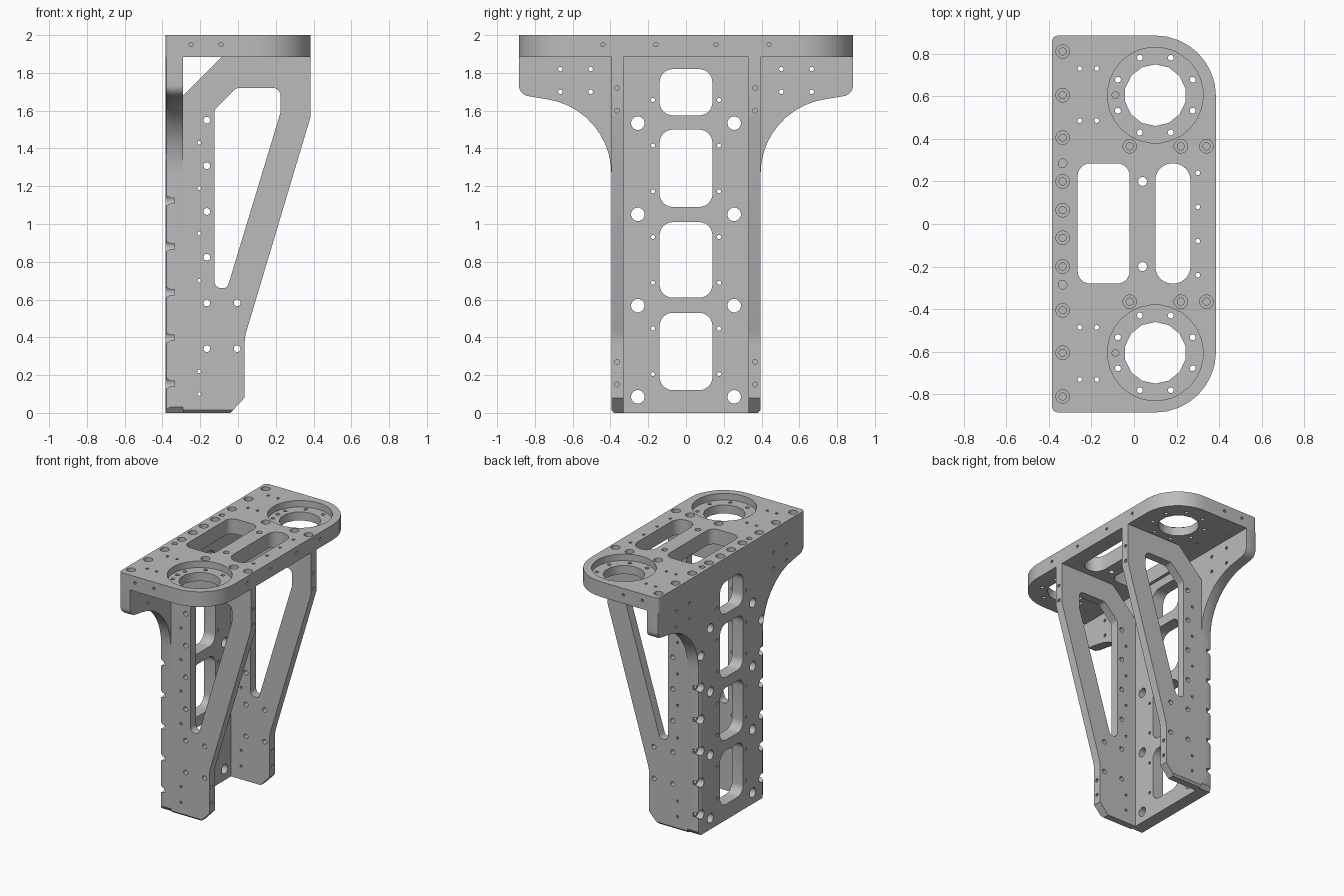
import bpy, bmesh, math
from mathutils import Vector

if "Cube" in bpy.data.objects:
    bpy.data.objects.remove(bpy.data.objects["Cube"])

grey = bpy.data.materials.new("machined_grey")
grey.use_nodes = True
GREY = (0.5, 0.5, 0.5, 1)
grey.diffuse_color = GREY
grey.node_tree.nodes["Principled BSDF"].inputs["Base Color"].default_value = GREY

AXES = {
    "x": lambda a, b, d: (d, a, b),
    "y": lambda a, b, d: (a, d, b),
    "z": lambda a, b, d: (a, b, d),
}
SIDES = (-1, 1)


def rounded(corners, steps=6):
    """Outline from (a, b, radius) corners, with arcs where radius > 0."""
    out = []
    n = len(corners)
    for i, (a, b, r) in enumerate(corners):
        p = Vector((a, b))
        if r <= 0:
            out.append((a, b))
            continue
        u = (Vector(corners[i - 1][:2]) - p).normalized()
        v = (Vector(corners[(i + 1) % n][:2]) - p).normalized()
        half = math.acos(max(-1, min(1, u.dot(v)))) / 2
        centre = p + (u + v).normalized() * (r / math.sin(half))
        start = p + u * (r / math.tan(half)) - centre
        end = p + v * (r / math.tan(half)) - centre
        first = math.atan2(start.y, start.x)
        sweep = math.atan2(end.y, end.x) - first
        sweep = (sweep + math.pi) % math.tau - math.pi
        for k in range(steps + 1):
            t = first + sweep * k / steps
            out.append((centre.x + r * math.cos(t), centre.y + r * math.sin(t)))
    return out


def box(a0, a1, b0, b1, r):
    return rounded([(a0, b0, r), (a1, b0, r), (a1, b1, r), (a0, b1, r)])


def circle(a, b, r, n=16):
    turn = math.tau / n
    return [(a + r * math.cos((k + .5) * turn), b + r * math.sin((k + .5) * turn))
            for k in range(n)]


def prism(bm, outline, axis, lo, hi):
    """Extrude a flat outline along an axis."""
    to3d = AXES[axis]
    low = [bm.verts.new(to3d(a, b, lo)) for a, b in outline]
    high = [bm.verts.new(to3d(a, b, hi)) for a, b in outline]
    bm.faces.new(low)
    bm.faces.new(high)
    for i in range(len(low)):
        bm.faces.new((low[i - 1], low[i], high[i], high[i - 1]))


def make_object(name, solids, bevel_rule=None, width=0, segments=1):
    bm = bmesh.new()
    for solid in solids:
        prism(bm, *solid)
    bmesh.ops.recalc_face_normals(bm, faces=bm.faces)
    if bevel_rule:
        edges = [e for e in bm.edges if bevel_rule(e.verts[0].co, e.verts[1].co)]
        bmesh.ops.bevel(bm, geom=edges, offset=width, segments=segments,
                        profile=0.5, affect="EDGES")
    mesh = bpy.data.meshes.new(name)
    bm.to_mesh(mesh)
    bm.free()
    mesh.materials.append(grey)
    obj = bpy.data.objects.new(name, mesh)
    bpy.context.scene.collection.objects.link(obj)
    return obj


def cut(obj, solids):
    """Subtract a set of separate solids and keep the result as plain mesh."""
    cutter = make_object("cutter", solids)
    cutter.hide_render = True
    mod = obj.modifiers.new("cut", "BOOLEAN")
    mod.operation, mod.solver, mod.object = "DIFFERENCE", "EXACT", cutter
    graph = bpy.context.evaluated_depsgraph_get()
    mesh = bpy.data.meshes.new_from_object(obj.evaluated_get(graph))
    obj.modifiers.clear()
    obj.data = mesh
    bpy.data.objects.remove(cutter)


def finish(obj):
    mesh = obj.data
    mesh.shade_smooth()
    mesh.set_sharp_from_angle(angle=math.radians(29))


# Top plate: two rounded corners, two small ones
TOP, UNDER = 2.0, 1.885
plate = make_object("top_plate", [(rounded(
    [(-.385, -.885, .03), (.385, -.885, .285), (.385, .885, .285), (-.385, .885, .03)], 8),
    "z", UNDER, TOP)])

bores, through = [], []
through.append((box(-.265, -.02, -.28, .285, .06), "z", 1.8, 2.1))
through.append((box(.1, .265, -.28, .285, .08), "z", 1.8, 2.1))
screws = [(-.335, y) for y in (.065, .2, .405, .605, .81)]
screws += [(x, .365) for x in (-.02, .22, .34)]
small = [(x, y) for x in (-.255, -.175) for y in (.485, .73)]
small += [(.3, .08), (.3, .24)]
for s in SIDES:
    # Ring seats with bolt circles
    bores.append((circle(.1, s * .605, .225, 28), "z", 1.95, 2.1))
    through.append((circle(.1, s * .605, .145, 14), "z", 1.8, 2.1))
    for k in range(8):
        a = (k + .5) * math.tau / 8
        through.append((circle(.1 + .19 * math.cos(a), s * .605 + .19 * math.sin(a), .014, 12),
                        "z", 1.8, 2.1))
    through.append((circle(-.087, s * .605, .016, 12), "z", 1.92, 2.1))
    # Counterbored screw holes, dowel holes and small holes
    for x, y in screws:
        bores.append((circle(x, s * y, .032), "z", 1.95, 2.1))
        through.append((circle(x, s * y, .017, 12), "z", 1.8, 2.1))
    bores.append((circle(-.335, s * .285, .02), "z", 1.94, 2.1))
    through.append((circle(.04, s * .2, .021), "z", 1.8, 2.1))
    through += [(circle(x, s * y, .011, 10), "z", 1.8, 2.1) for x, y in small]
    # Blind holes in the rim
    bores += [(circle(s * y, 1.95, .011, 10), "x", .35, .45) for y in (.16, .44)]
    bores += [(circle(x, 1.95, .011, 10), "y", *sorted((s * .84, s * .95)))
              for x in (-.25, -.09)]
cut(plate, bores)
cut(plate, through)

# Back plate: narrow below, flaring into wings under the top plate
BACK, FACE = -.385, -.29
right_half = [(.37, 0, 0), (.395, .03, 0), (.395, 1.605, .4),
              (.885, 1.685, .06), (.885, UNDER, 0)]
left_half = [(-y, z, r) for y, z, r in reversed(right_half)]
back = make_object(
    "back_plate", [(rounded(right_half + left_half, 10), "x", BACK, FACE)],
    lambda p, q: max(p.x, q.x) < BACK + .001 and min(abs(p.y), abs(q.y)) > .38
    and p.y * q.y > 0, .025, 2)

bores, through = [], []
for z0, z1 in ((.12, .53), (.61, 1.01), (1.09, 1.5), (1.575, 1.82)):
    through.append((box(-.14, .14, z0, z1, .07), "x", -.5, -.2))
for s in SIDES:
    for k in range(4):
        through.append((circle(s * .255, .085 + k * .483, .036), "x", -.5, -.2))
    for k in range(7):
        through.append((circle(s * .175, .205 + k * .242, .011, 10), "x", -.5, -.2))
    for y in (.505, .665):
        through += [(circle(s * y, z, .012, 10), "x", -.5, -.2) for z in (1.7, 1.82)]
    # Screw seats that break the long edges
    for k in range(6):
        z = .155 + k * .242
        bores.append((circle(s * .365, z, .034), "x", -.5, -.335))
        through.append((circle(s * .365, z, .017, 12), "x", -.5, -.2))
cut(back, bores)
cut(back, through)

# Side ribs: slanted brackets with a long window
rib_outline = rounded([
    (FACE, 0, 0), (-.04, 0, 0), (.035, .08, 0), (.035, .4, .25), (.385, 1.57, 0),
    (.385, UNDER, 0), (-.085, UNDER, 0), (FACE, 1.68, 0)])
window = rounded([
    (-.125, 1.605, .04), (-.01, 1.72, .04), (.225, 1.72, .04), (.225, 1.59, .06),
    (-.057, .66, .03), (-.125, .66, .038)])
ribs = []
for s, name in ((-1, "right_rib"), (1, "left_rib")):
    lo, hi = sorted((s * .33, s * .395))
    rib = make_object(name, [(rib_outline, "y", lo, hi)],
                      lambda p, q: max(p.z, q.z) < .001 and min(abs(p.y), abs(q.y)) > .39,
                      .015)
    holes = [(window, "y", lo - .1, hi + .1)]
    screw_spots = [(-.165, .34 + k * .242) for k in range(6)]
    screw_spots += [(-.005, .34), (-.005, .582)]
    holes += [(circle(x, z, .018, 12), "y", lo - .1, hi + .1) for x, z in screw_spots]
    holes += [(circle(-.205, z, .01, 10), "y", lo - .1, hi + .1)
              for z in (.1, .22, .7, .95, 1.19, 1.43)]
    # Blind holes in the front edge
    holes += [(circle(s * .365, z, .013, 10), "x", .33, .45) for z in (1.6, 1.72)]
    holes += [(circle(s * .365, z, .013, 10), "x", .015, .1) for z in (.15, .27)]
    cut(rib, holes)
    ribs.append(rib)

for part in [plate, back] + ribs:
    finish(part)
